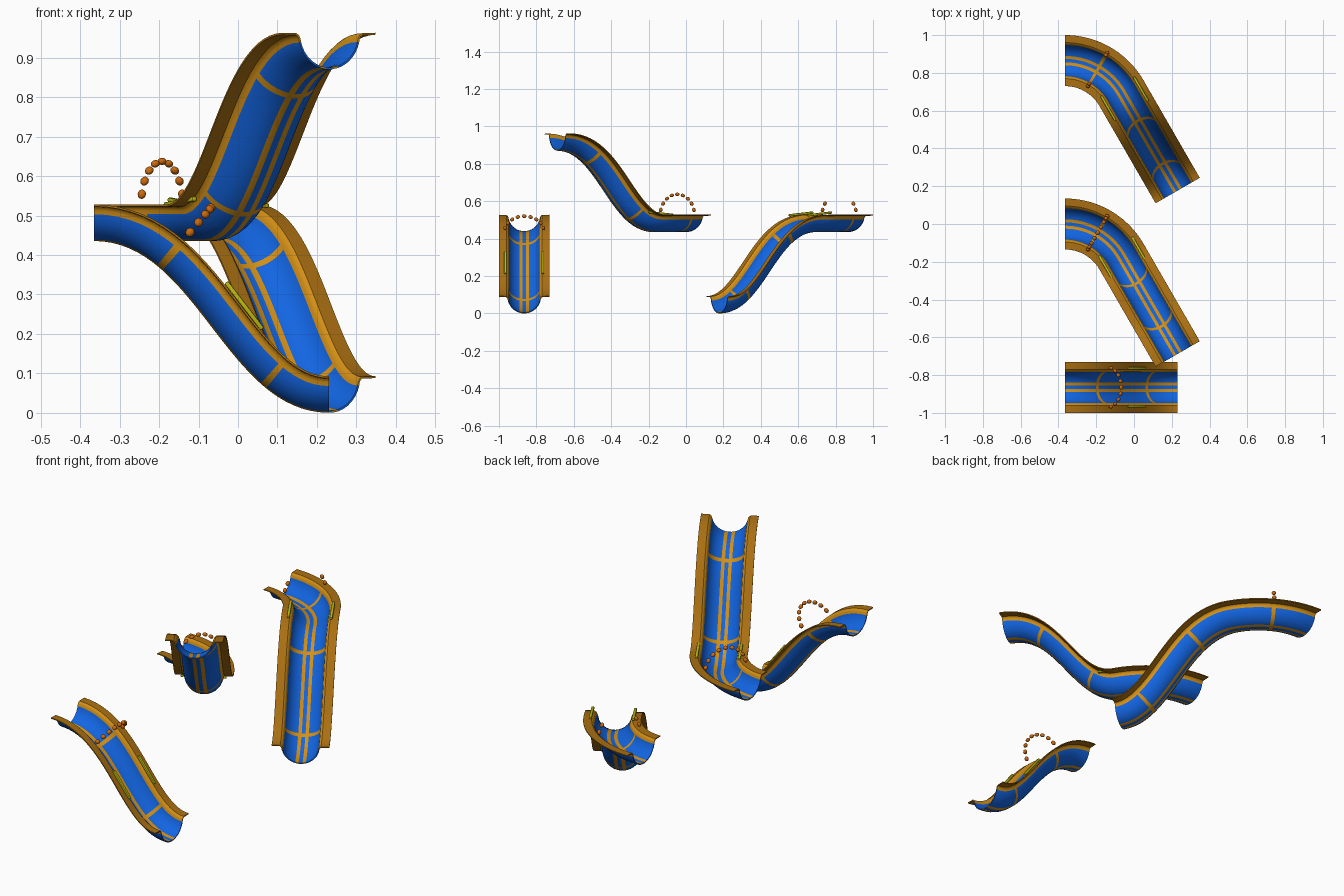
import bpy, bmesh, math
from mathutils import Vector, Matrix

cube = bpy.data.objects.get("Cube")
if cube:
    bpy.data.objects.remove(cube, do_unlink=True)


def material(name, color):
    m = bpy.data.materials.new(name)
    m.use_nodes = True
    m.diffuse_color = (*color, 1)
    m.node_tree.nodes["Principled BSDF"].inputs["Base Color"].default_value = (*color, 1)
    return m


BLUE = material("slide blue", (0.006, 0.13, 0.76))
GOLD = material("stripe gold", (0.66, 0.28, 0.008))
OCHRE = material("rim ochre", (0.40, 0.16, 0.006))
ORANGE = material("bead orange", (0.60, 0.14, 0.004))
YELLOW = material("pad yellow", (0.52, 0.50, 0.005))

RADIUS, FLANGE = 0.09, 0.135
BEND_R, BEND = 0.345, math.radians(60)
RUN, RISE, EASE = 0.595, 0.435, 0.26
START_X, START_Z = -0.365, 0.435


def frame(y, bends, sign, p):
    """Frame on the channel floor: p 0..1 is the flat bend, 1..2 the sloping run."""
    angle = BEND * min(p, 1) if bends else 0
    pos = Vector((START_X + BEND_R * math.sin(angle),
                  y - BEND_R * (1 - math.cos(angle)), START_Z))
    ahead = Vector((math.cos(angle), -math.sin(angle), 0))
    tangent = ahead.copy()
    if p > 1:
        t = p - 1
        s = 1 - t
        along = 3 * s * s * t * EASE + 3 * s * t * t * (RUN - EASE) + t ** 3 * RUN
        climb = sign * RISE * (3 * s * t * t + t ** 3)
        pos += ahead * along + Vector((0, 0, climb))
        d_along = 3 * s * s * EASE + 6 * s * t * (RUN - 2 * EASE) + 3 * t * t * EASE
        tangent = (ahead * d_along + Vector((0, 0, sign * RISE * 6 * s * t))).normalized()
    left = Vector((0, 0, 1)).cross(ahead)
    m = Matrix((tangent, left, tangent.cross(left))).transposed().to_4x4()
    return Matrix.Translation(pos) @ m


def cross_section():
    """Half profile mirrored: trough arc, rounded lip, flat flange."""
    half = [(RADIUS * math.sin(math.radians(a)), RADIUS * (1 - math.cos(math.radians(a))))
            for a in (6, 17, 27, 37, 47, 57, 67, 76, 82)]
    half += [(0.092, 0.083), (0.097, 0.087), (FLANGE, 0.088)]
    return [(-u, v) for u, v in reversed(half)] + half


SECTION = cross_section()


def section_material(j):
    u = abs(SECTION[j][0] + SECTION[j + 1][0]) / 2
    if u > 0.096:
        return 2
    if u > 0.0878 or 0.01 < u < 0.027:
        return 1
    return 0


def finish(obj, angle):
    bpy.ops.object.select_all(action="DESELECT")
    obj.select_set(True)
    bpy.context.view_layer.objects.active = obj
    for mod in list(obj.modifiers):
        bpy.ops.object.modifier_apply(modifier=mod.name)
    bpy.ops.object.shade_smooth_by_angle(angle=math.radians(angle))


def new_object(name, bm, mats):
    mesh = bpy.data.meshes.new(name)
    bm.to_mesh(mesh)
    bm.free()
    for m in mats:
        mesh.materials.append(m)
    obj = bpy.data.objects.new(name, mesh)
    bpy.context.collection.objects.link(obj)
    return obj


def channel(name, y, bends, sign):
    """Half-pipe swept along the path, with gold cross bands and floor stripes."""
    bands = [(1.25, 0.012), (1.75, 0.012)] + ([(0.5, 0.022)] if bends else [])
    stops = {1 + i / 32 for i in range(33)}
    if bends:
        stops |= {i / 18 for i in range(18)}
    stops = {p for p in stops if all(abs(p - c) > w for c, w in bands)}
    for c, w in bands:
        stops |= {c - w, c + w}
    stops = sorted(stops)
    bm = bmesh.new()
    rows = [[bm.verts.new(frame(y, bends, sign, p) @ Vector((0, u, v))) for u, v in SECTION]
            for p in stops]
    for i in range(len(rows) - 1):
        mid = (stops[i] + stops[i + 1]) / 2
        banded = any(abs(mid - c) < w for c, w in bands)
        for j in range(len(SECTION) - 1):
            face = bm.faces.new((rows[i][j], rows[i + 1][j],
                                 rows[i + 1][j + 1], rows[i][j + 1]))
            kind = section_material(j)
            face.material_index = 1 if banded and kind == 0 else kind
    obj = new_object(name, bm, (BLUE, GOLD, OCHRE))
    shell = obj.modifiers.new("shell", "SOLIDIFY")
    shell.thickness = 0.005
    shell.offset = 1
    finish(obj, 35)


def bead_arch(name, at, steps):
    """Arch of beads standing on both rims."""
    bm = bmesh.new()
    for k in steps:
        a = math.radians(15 + 150 * k / 8)
        spot = Vector((0, 0.106 * math.cos(a), RADIUS + 0.112 * math.sin(a)))
        local = Matrix.Translation(spot) @ Matrix.Rotation(a, 4, "X")
        local = local @ Matrix.Diagonal((1, 0.85, 1.1, 1))
        bmesh.ops.create_uvsphere(bm, u_segments=14, v_segments=8, radius=0.011,
                                  matrix=at @ local)
    finish(new_object(name, bm, (ORANGE,)), 60)


def pads(name, at):
    """Pair of slim pads along the inner edges of the flanges."""
    bm = bmesh.new()
    for side in (-1, 1):
        local = Matrix.Translation((0, side * 0.1, 0.099)) @ Matrix.Diagonal((0.15, 0.014, 0.012, 1))
        bmesh.ops.create_cube(bm, size=1, matrix=at @ local)
    obj = new_object(name, bm, (YELLOW,))
    bevel = obj.modifiers.new("round", "BEVEL")
    bevel.width = 0.004
    bevel.segments = 2
    finish(obj, 35)


ALL = range(9)
# name, y, bends, slope sign, arch position, pad position, beads present
SLIDES = [
    ("falling_bend", 0.865, True, -1, 0.5, 1.03, (0, 1, 7, 8)),
    ("rising_bend", 0.0, True, 1, 0.5, 1.03, ALL),
    ("straight_drop", -0.865, False, -1, 1.25, 1.51, ALL),
]
for name, y, bends, sign, arch_p, pad_p, beads in SLIDES:
    channel(name + "_channel", y, bends, sign)
    bead_arch(name + "_bead_arch", frame(y, bends, sign, arch_p), beads)
    pads(name + "_pads", frame(y, bends, sign, pad_p))
